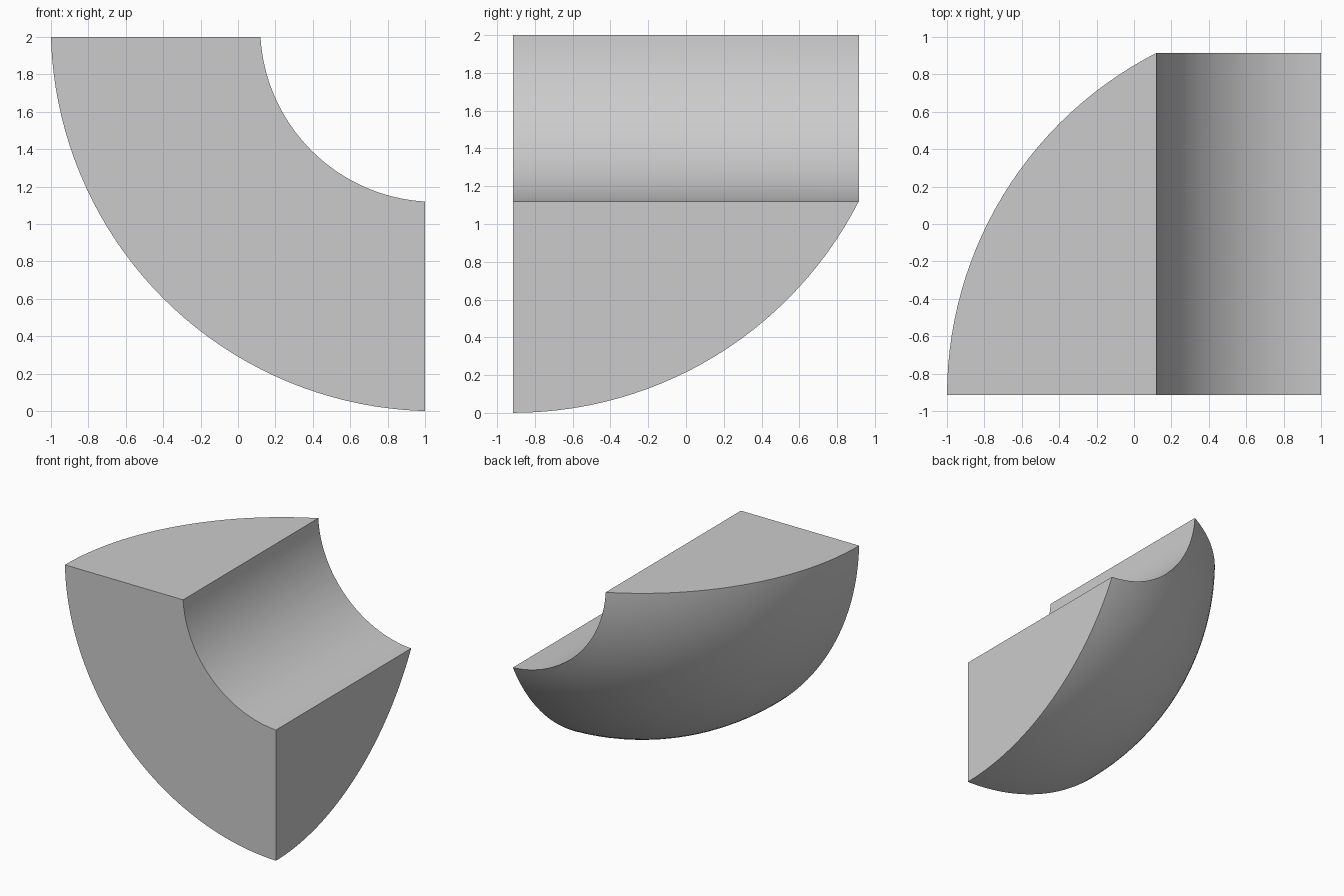
import bpy
import math

if "Cube" in bpy.data.objects:
    bpy.data.objects.remove(bpy.data.objects["Cube"], do_unlink=True)

FRONT = -0.915              # flat front face
OFFSET = 0.055              # round centre lies just beyond the flat side and top
CX, CZ = 1 + OFFSET, 2 + OFFSET
OUTER = math.hypot(2 + OFFSET, OFFSET)
INNER = math.hypot(0.88 + OFFSET, OFFSET)

grey = bpy.data.materials.new("plain_grey")
grey.use_nodes = True
colour = (0.6, 0.6, 0.6, 1)
grey.diffuse_color = colour
grey.node_tree.nodes["Principled BSDF"].inputs["Base Color"].default_value = colour


def finish(name, helper=True):
    obj = bpy.context.object
    obj.name = name
    obj.data.materials.append(grey)
    obj.hide_render = helper
    bpy.ops.object.transform_apply(location=False, rotation=True, scale=True)
    return obj


# Box that keeps one wedge of the ball
bpy.ops.mesh.primitive_cube_add(size=4, location=(-1, FRONT + 2, 0))
wedge_box = finish("wedge_box")

# Bore running front to back
bpy.ops.mesh.primitive_cylinder_add(vertices=128, radius=INNER, depth=8,
                                    location=(CX, 0, CZ), rotation=(math.pi / 2, 0, 0))
bore = finish("bore_cutter")

# Ball with its poles on the front-to-back axis
bpy.ops.mesh.primitive_uv_sphere_add(segments=160, ring_count=80, radius=OUTER,
                                     location=(CX, FRONT, CZ), rotation=(math.pi / 2, 0, 0))
ball = finish("bored_ball_wedge", helper=False)

for operation, cutter in (("INTERSECT", wedge_box), ("DIFFERENCE", bore)):
    mod = ball.modifiers.new(cutter.name, "BOOLEAN")
    mod.operation = operation
    mod.solver = "EXACT"
    mod.object = cutter
    bpy.ops.object.modifier_apply(modifier=mod.name)

for cutter in (wedge_box, bore):
    bpy.data.objects.remove(cutter, do_unlink=True)

# Smooth round surfaces, crisp edges
bpy.ops.object.shade_smooth_by_angle(angle=math.radians(25))
